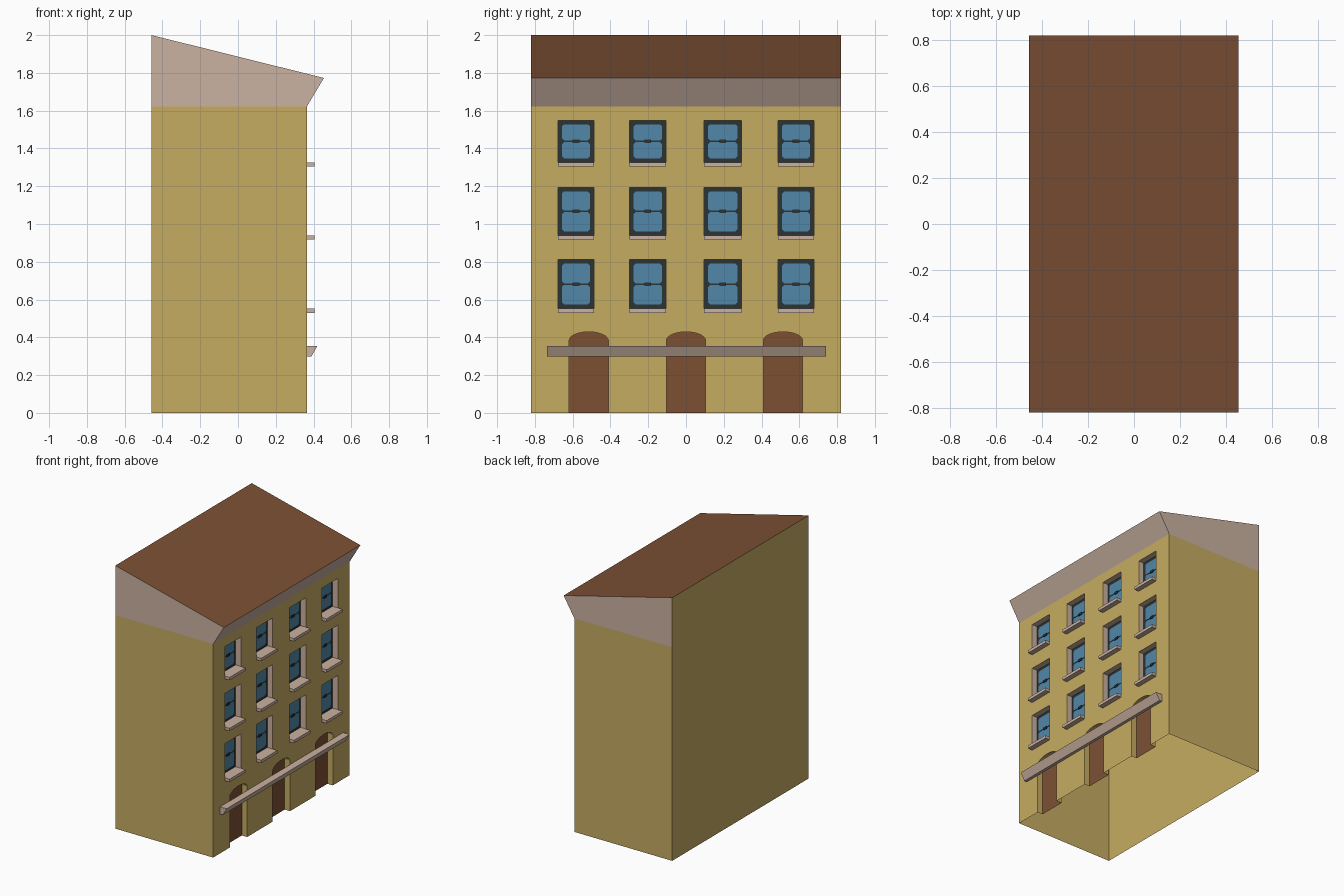
import bpy, bmesh, math

if "Cube" in bpy.data.objects:
    bpy.data.objects.remove(bpy.data.objects["Cube"])


def material(name, r, g, b):
    lin = [((c / 255 + 0.055) / 1.055) ** 2.4 for c in (r, g, b)]
    m = bpy.data.materials.new(name)
    m.diffuse_color = (*lin, 1)
    m.use_nodes = True
    m.node_tree.nodes["Principled BSDF"].inputs["Base Color"].default_value = m.diffuse_color
    return m


YELLOW = material("ochre plaster", 198, 172, 98)
STONE = material("pale stone", 203, 178, 161)
BROWN = material("brown", 124, 80, 52)
DARK = material("dark frame", 44, 51, 50)
GLASS = material("blue glass", 82, 135, 170)

XF, XB, W = 0.365, -0.458, 0.82      # facade plane, back plane, half width
EAVE, DEPTH = 1.623, 0.045           # top of the wall, depth of the reveals
SPLIT = 0.46                         # top of the ground floor


def build(name, faces):
    """faces: list of (points, material), single sided where open."""
    bm = bmesh.new()
    mats = []
    for pts, mat in faces:
        if mat not in mats:
            mats.append(mat)
        bm.faces.new([bm.verts.new(p) for p in pts]).material_index = mats.index(mat)
    bmesh.ops.remove_doubles(bm, verts=bm.verts, dist=1e-5)
    me = bpy.data.meshes.new(name)
    bm.to_mesh(me)
    bm.free()
    for m in mats:
        me.materials.append(m)
    ob = bpy.data.objects.new(name, me)
    bpy.context.collection.objects.link(ob)
    return ob


def flat(x, yz):
    return [(x, y, z) for y, z in yz]


def rect(y0, y1, z0, z1):
    return [(y0, z0), (y1, z0), (y1, z1), (y0, z1)]


def reveal(path, mat, x0=XF, x1=XF - DEPTH):
    """Strip of faces running back from the facade along an opening."""
    return [([(x0, *a), (x1, *a), (x1, *b), (x0, *b)], mat)
            for a, b in zip(path, path[1:])]


def prism(name, profile, y0, y1, mat):
    """Solid with an xz profile (counterclockwise seen from the front)."""
    faces = [([(x, y0, z) for x, z in profile], mat),
             ([(x, y1, z) for x, z in reversed(profile)], mat)]
    for a, b in zip(profile, profile[1:] + profile[:1]):
        faces.append(([(a[0], y0, a[1]), (a[0], y1, a[1]),
                       (b[0], y1, b[1]), (b[0], y0, b[1])], mat))
    return build(name, faces)


def plate(yz, x0, x1, mat):
    """Front face and rim of a thin plate lying on the facade side."""
    return [(flat(x1, yz), mat)] + [
        ([(x0, *a), (x0, *b), (x1, *b), (x1, *a)], mat)
        for a, b in zip(yz, yz[1:] + yz[:1])]


# side walls, back wall and sloping roof block (open underneath)
TIP = (0.455, 1.773)
shell = [([(XB, W, 0), (XB, -W, 0), (XB, -W, 2), (XB, W, 2)], YELLOW),
         ([(XB, -W, 2), (TIP[0], -W, TIP[1]), (TIP[0], W, TIP[1]), (XB, W, 2)], BROWN),
         ([(XF, -W, EAVE), (XF, W, EAVE), (TIP[0], W, TIP[1]), (TIP[0], -W, TIP[1])], STONE)]
for y in (-W, W):
    wall = [(XB, y, 0), (XF, y, 0), (XF, y, EAVE), (XB, y, EAVE)]
    gable = [(XB, y, EAVE), (XF, y, EAVE), (TIP[0], y, TIP[1]), (XB, y, 2)]
    step = 1 if y < 0 else -1
    shell += [(wall[::step], YELLOW), (gable[::step], STONE)]
build("walls_and_roof", shell)

# ground floor facade with three arched doorways
HALF, SPRING, RISE = 0.104, 0.383, 0.046
outline = [(-W, 0)]
doors, reveals = [], []
for yc in (-0.515, 0.0, 0.513):
    arch = [(yc - HALF * math.cos(math.pi * i / 12),
             SPRING + RISE * math.sin(math.pi * i / 12)) for i in range(13)]
    arch = [(yc - HALF, 0)] + arch + [(yc + HALF, 0)]
    outline += arch
    reveals += reveal(arch, YELLOW)
    doors.append((flat(XF - DEPTH, arch[::-1]), BROWN))
outline += [(W, 0), (W, SPLIT), (-W, SPLIT)]
build("ground_floor_facade", [(flat(XF, outline), YELLOW)] + reveals)
build("doors", doors)

# upper facade: grid of cells leaving the window openings free
cols = [(-0.678, -0.487), (-0.299, -0.105), (0.095, 0.294), (0.487, 0.678)]
rows = [(0.552, 0.812), (0.939, 1.194), (1.326, 1.549)]
ys = [-W] + [v for c in cols for v in c] + [W]
zs = [SPLIT] + [v for r in rows for v in r] + [EAVE]
facade = []
for i in range(len(ys) - 1):
    for j in range(len(zs) - 1):
        if not (i % 2 and j % 2):
            facade.append((flat(XF, rect(ys[i], ys[i + 1], zs[j], zs[j + 1])), YELLOW))
build("upper_facade", facade)


def pane(y0, y1, z0, z1, c=0.012):
    return [(y0 + c, z0), (y1 - c, z0), (y1, z0 + c), (y1, z1 - c),
            (y1 - c, z1), (y0 + c, z1), (y0, z1 - c), (y0, z0 + c)]


# windows: stone reveal, dark frame, two glass panes, centre catch, sill
jambs, frames, panes = [], [], []
BACK, B = XF - DEPTH, 0.021
for y0, y1 in cols:
    for z0, z1 in rows:
        jambs += reveal([(y0, z0), (y0, z1), (y1, z1), (y1, z0)], STONE)
        frames.append((flat(BACK, rect(y0, y1, z0, z1)), DARK))
        yc, zc = (y0 + y1) / 2, (z0 + z1) / 2
        for a, b in ((z0 + B, zc - 0.004), (zc + 0.004, z1 - B)):
            panes += plate(pane(y0 + B, y1 - B, a, b), BACK, BACK + 0.003, GLASS)
        frames += plate(rect(yc - 0.018, yc + 0.018, zc - 0.009, zc + 0.009),
                        BACK, BACK + 0.009, DARK)
        prism("window_sill", [(BACK, z0 - 0.022), (0.404, z0 - 0.022),
                              (0.404, z0), (BACK, z0)], y0, y1, STONE)
build("window_reveals", jambs)
build("window_frames", frames)
build("window_panes", panes)

# stone ledge across the doors
prism("door_ledge", [(XF, 0.298), (0.388, 0.298), (0.42, 0.354), (XF, 0.354)],
      -0.737, 0.742, STONE)
